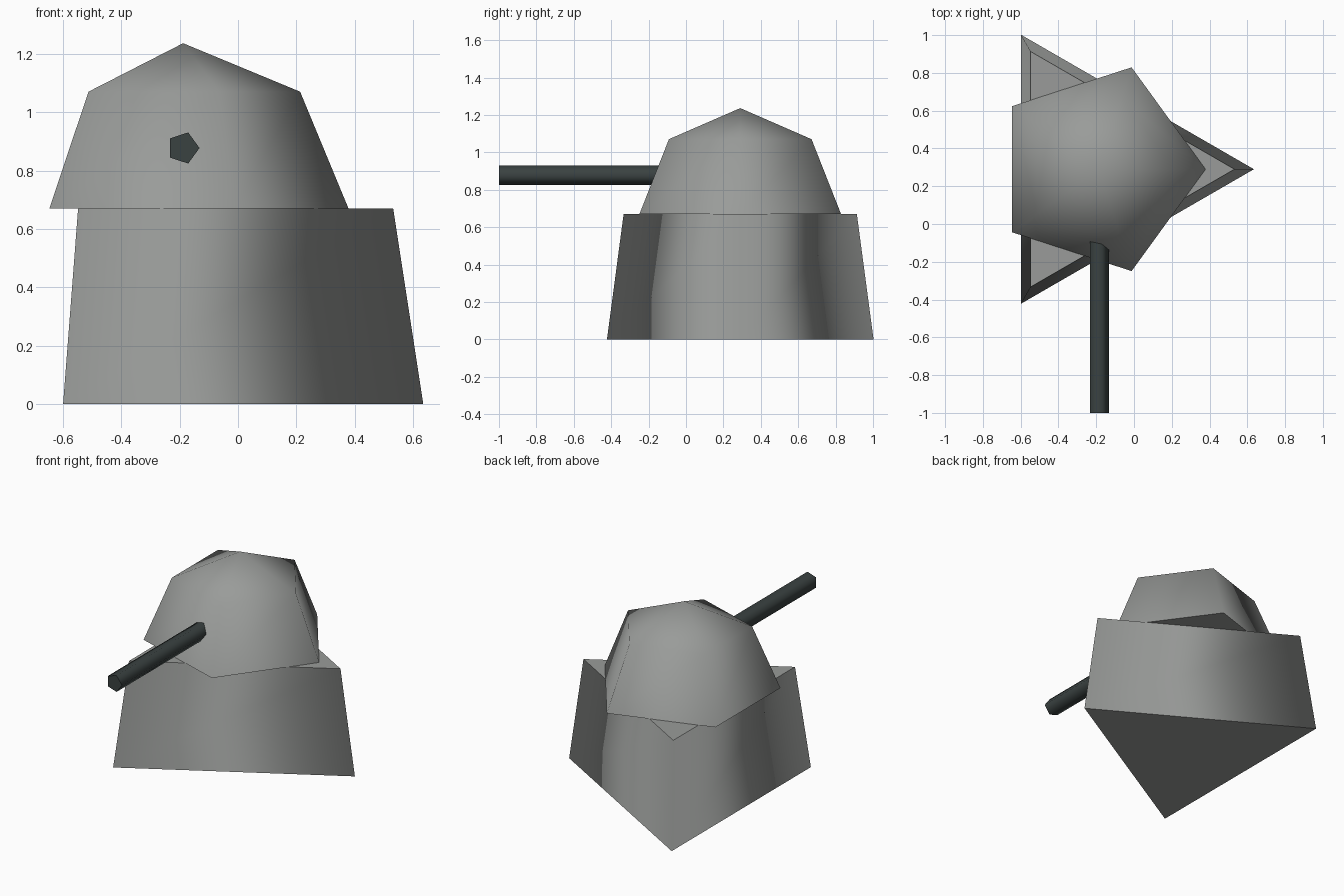
import bpy, bmesh
from math import sin, cos, pi

old = bpy.data.objects.get("Cube")
if old:
    bpy.data.objects.remove(old, do_unlink=True)

CX, CY = -0.188, 0.29      # shared axis of base and dome
DECK = 0.67                # height of the base top
DOME_R = 0.567


def material(name, rgb):
    mat = bpy.data.materials.new(name)
    mat.use_nodes = True
    mat.diffuse_color = (*rgb, 1)
    mat.node_tree.nodes["Principled BSDF"].inputs["Base Color"].default_value = (*rgb, 1)
    return mat


def lathe(name, sides, profile, mat, place):
    """Revolve (radius, height) points; smooth sides, flat caps with sharp rims."""
    bm = bmesh.new()
    rings = []
    for r, h in profile:
        count = sides if r > 0 else 1
        rings.append([bm.verts.new(place(r * cos(2 * pi * i / sides),
                                         r * sin(2 * pi * i / sides), h))
                      for i in range(count)])
    for low, high in zip(rings, rings[1:]):
        for i in range(sides):
            j = (i + 1) % sides
            if len(high) == 1:
                face = bm.faces.new((low[i], low[j], high[0]))
            else:
                face = bm.faces.new((low[i], low[j], high[j], high[i]))
            face.smooth = True
    for ring in (rings[0], rings[-1]):
        if len(ring) > 1:
            cap = bm.faces.new(ring)
            for edge in cap.edges:
                edge.smooth = False
    bmesh.ops.recalc_face_normals(bm, faces=bm.faces)
    mesh = bpy.data.meshes.new(name)
    bm.to_mesh(mesh)
    bm.free()
    mesh.materials.append(mat)
    obj = bpy.data.objects.new(name, mesh)
    bpy.context.collection.objects.link(obj)
    return obj


def upright(x, y, h):
    return (CX + x, CY + y, h)


def forward(x, z, h):
    return (CX + x, h, 0.878 + z)


grey = material("stone_grey", (0.32, 0.33, 0.32))
gunmetal = material("dark_gunmetal", (0.042, 0.054, 0.053))

# Tapered three-sided base
lathe("base", 3, [(0.823, 0), (0.72, DECK)], grey, upright)

# Five-sided half dome, two bands high
dome = [(DOME_R * cos(a), DECK + DOME_R * sin(a)) for a in (0, pi / 4)]
lathe("dome", 5, dome + [(0, DECK + DOME_R)], grey, upright)

# Five-sided barrel pointing forward out of the dome
lathe("barrel", 5, [(0.056, -1), (0.056, 0.1)], gunmetal, forward)
